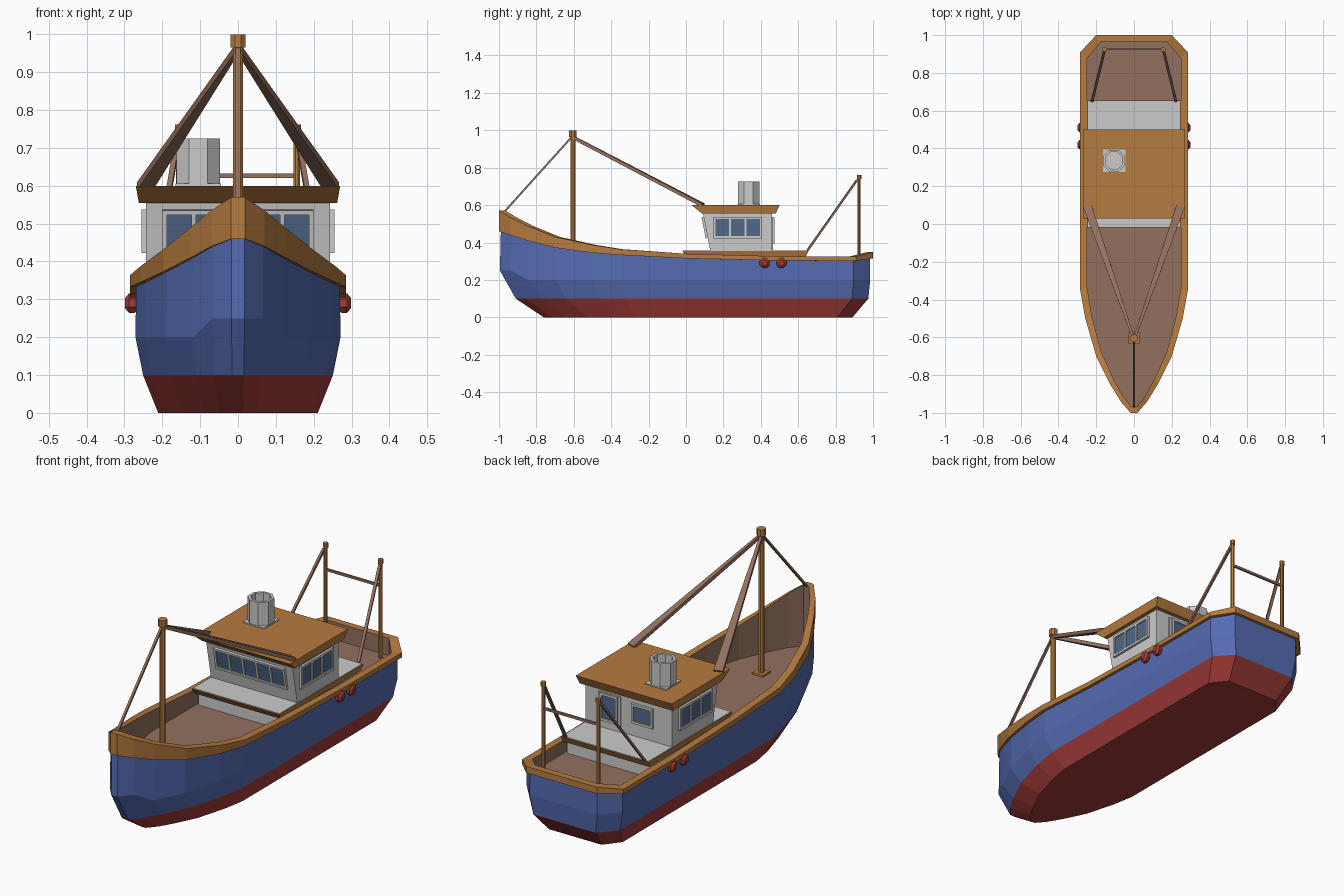
import bpy, bmesh, math
from mathutils import Matrix, Vector

if "Cube" in bpy.data.objects:
    bpy.data.objects.remove(bpy.data.objects["Cube"])


def material(name, rgb):
    m = bpy.data.materials.new(name)
    m.diffuse_color = (*rgb, 1)
    m.use_nodes = True
    m.node_tree.nodes["Principled BSDF"].inputs["Base Color"].default_value = m.diffuse_color
    return m


BLUE = material("blue_paint", (0.09, 0.15, 0.45))
RED = material("red_paint", (0.36, 0.045, 0.04))
WOOD = material("orange_wood", (0.47, 0.20, 0.05))
BROWN = material("brown_wood", (0.29, 0.165, 0.115))
GLASS = material("window_glass", (0.08, 0.14, 0.25))


def finish(name, bm, mat=None):
    bmesh.ops.recalc_face_normals(bm, faces=bm.faces)
    me = bpy.data.meshes.new(name)
    bm.to_mesh(me)
    bm.free()
    ob = bpy.data.objects.new(name, me)
    bpy.context.collection.objects.link(ob)
    if mat:
        me.materials.append(mat)
    return ob


def loft(name, rings, mat=None, first=False, last=False):
    """Skin a list of closed rings, with optional end caps."""
    bm = bmesh.new()
    vs = [[bm.verts.new(p) for p in r] for r in rings]
    n = len(vs[0])
    for a, b in zip(vs, vs[1:]):
        for i in range(n):
            j = (i + 1) % n
            bm.faces.new((a[i], a[j], b[j], b[i]))
    if first:
        bm.faces.new(vs[0])
    if last:
        bm.faces.new(vs[-1])
    return finish(name, bm, mat)


def rect(hw, y0, y1, z):
    return [(-hw, y0, z), (hw, y0, z), (hw, y1, z), (-hw, y1, z)]


def octagon(x, y, z, r):
    r /= math.cos(math.pi / 8)
    return [(x + r * math.cos((k + .5) * math.pi / 4),
             y + r * math.sin((k + .5) * math.pi / 4), z) for k in range(8)]


def boxes(name, parts, mat=None, mtx=Matrix()):
    bm = bmesh.new()
    for c, s in parts:
        bmesh.ops.create_cube(bm, size=1, matrix=mtx @ Matrix.Translation(c) @ Matrix.Diagonal((*s, 1)))
    return finish(name, bm, mat)


def strut(name, p0, p1, w0, w1, t, mat=BROWN):
    """Flat bar whose width tapers from w0 to w1."""
    p0, p1 = Vector(p0), Vector(p1)
    d = (p1 - p0).normalized()
    side = d.cross(Vector((0, 0, 1))).normalized()
    up = side.cross(d)
    rings = [[p + side * a * w / 2 + up * b * t / 2 for a, b in ((-1, -1), (1, -1), (1, 1), (-1, 1))]
             for p, w in ((p0, w0), (p1, w1))]
    return loft(name, rings, mat, True, True)


def post(name, x, y, z0, z1, r, mat=WOOD):
    return loft(name, [octagon(x, y, z0, r), octagon(x, y, z1, r)], mat, True, True)


# Hull stations: y, rail half width, rail bottom, rail top
STATIONS = [(-1, .018, .46, .57), (-.94, .07, .44, .535), (-.85, .125, .41, .49),
            (-.7, .2, .372, .43), (-.5, .258, .345, .387), (-.35, .285, .333, .364),
            (0, .285, .315, .34), (.5, .285, .303, .326), (.91, .285, .302, .326),
            (1, .2, .315, .348)]


def ring(sx, bow, stern, zf):
    half = [(w * sx, y * (bow if y < 0 else stern), zf(y, zb, zt)) for y, w, zb, zt in STATIONS]
    return half + [(-x, y, z) for x, y, z in reversed(half)]


def level(z):
    return lambda y, zb, zt: z


def low(y, zb, zt):
    return zb


def high(y, zb, zt):
    return zt


# Hull, rail and deck
keel = ring(.74, .76, .89, level(0))
water = ring(.88, .91, .975, level(.1))
bilge = ring(.95, .995, .985, lambda y, zb, zt: .25 if y < -.9 else .2)
sheer = ring(.945, .99, .985, low)
inner = ring(.87, .965, .965, high)
loft("hull_bottom", [keel, water], RED, first=True)
loft("hull_sides", [water, bilge, sheer], BLUE)
loft("rail", [sheer, ring(1, 1, 1, low), ring(1, 1, 1, high), inner], WOOD)
loft("deck_and_bulwark", [inner, ring(.87, .965, .965, level(.26))], BROWN, last=True)

# Raised platform with wooden trim
loft("platform_base", [rect(.235, .02, .62, .255), rect(.235, .02, .62, .335)], None, True, True)
loft("platform_trim", [rect(.24, .0, .64, .325), rect(.248, -.02, .655, .355)], WOOD, True, True)
loft("platform_top", [rect(.244, -.015, .65, .354), rect(.244, -.015, .65, .358)], None, True, True)

# Cabin and roof
loft("cabin", [rect(.243, .13, .46, .355), rect(.243, .09, .46, .56)], None, True, True)
loft("roof", [rect(.262, .085, .48, .555), rect(.27, .03, .5, .6)], WOOD, True, True)


def window(name, loc, w, h, panes, turn=0, tilt=0):
    m = Matrix.Translation(loc) @ Matrix.Rotation(turn, 4, 'Z') @ Matrix.Rotation(tilt, 4, 'X')
    b, d = .012, .02
    bars = [((0, 0, s * (h - b) / 2), (w, d, b)) for s in (-1, 1)]
    bars += [((-(w - b) / 2 + (w - b) * k / panes, 0, 0), (b, d, h)) for k in range(panes + 1)]
    boxes(name + "_frame", bars, None, m)
    boxes(name + "_glass", [((0, 0, 0), (w - b, .008, h - b))], GLASS, m)


window("front_window", (0, .104, .48), .40, .115, 5, tilt=math.atan(.04 / .205))
for s, label in ((1, "right"), (-1, "left")):
    window(label + "_window", (s * .245, .277, .48), .26, .115, 3, turn=s * math.pi / 2)
window("rear_window", (-.08, .462, .475), .12, .10, 1, turn=math.pi)
boxes("rear_door", [((.106, .462, .447), (.125, .008, .18))])
window("door_window", (.106, .464, .465), .10, .14, 1, turn=math.pi)

# Funnel on the roof
fx, fy = -.105, .335
loft("funnel", [octagon(fx, fy, z, r) for r, z in ((.058, .6), (.058, .725), (.045, .725), (.045, .612))],
     None, True, True)
boxes("funnel_base", [((fx, fy, .602), (.12, .12, .008))])

# Main mast with stays
post("mast", 0, -.605, .26, .97, .013)
post("mast_cap", 0, -.605, .965, 1.0, .02)
boxes("mast_base", [((0, -.605, .264), (.06, .06, .01))], WOOD)
strut("bow_stay", (0, -.975, .56), (0, -.61, .965), .012, .012, .01)

# Mirrored pairs: mast stays, stern posts, braces and fenders
for s, label in ((1, "right"), (-1, "left")):
    strut(label + "_mast_stay", (s * .004, -.6, .96), (s * .245, .09, .6), .012, .045, .018)
    post(label + "_stern_post", s * .155, .925, .26, .75, .009)
    post(label + "_stern_post_cap", s * .155, .925, .74, .762, .012)
    strut(label + "_stern_brace", (s * .157, .915, .735), (s * .222, .65, .358), .014, .014, .01)
    for k, y in enumerate((.42, .51)):
        rings = [[(s * x, p[0], p[1]) for p in octagon(y, .29, 0, r)]
                 for x, r in ((.262, .018), (.274, .026), (.288, .026), (.298, .014))]
        loft(f"{label}_fender_{k + 1}", rings, RED, True, True)
strut("stern_crossbar", (-.155, .925, .627), (.155, .925, .627), .01, .01, .012)
